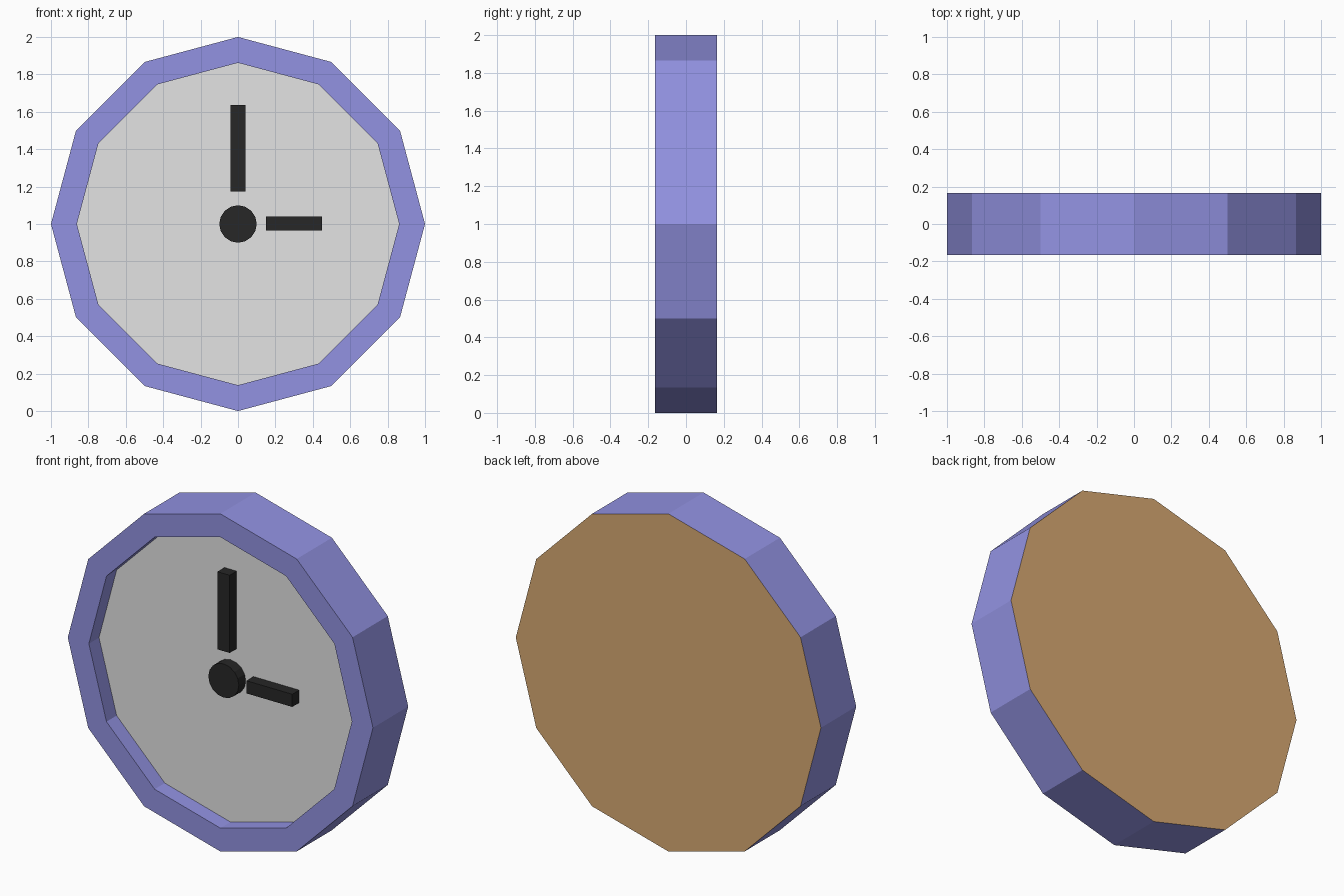
import bpy, bmesh, math
from mathutils import Matrix, Vector

if "Cube" in bpy.data.objects:
    bpy.data.objects.remove(bpy.data.objects["Cube"])


def material(name, rgb):
    m = bpy.data.materials.new(name)
    m.diffuse_color = (*rgb, 1)
    m.use_nodes = True
    m.node_tree.nodes["Principled BSDF"].inputs["Base Color"].default_value = m.diffuse_color
    return m


BLUE = material("periwinkle blue", (0.29, 0.29, 0.76))
GREY = material("light grey", (0.77, 0.77, 0.77))
BROWN = material("tan brown", (0.69, 0.40, 0.17))
BLACK = material("black", (0.02, 0.02, 0.02))

CENTRE = Vector((0, 0, 1))
HALF_DEPTH = 0.165
DIAL_Y = -0.07
FRONT_Y = -0.135


def finish(bm, name, mats):
    me = bpy.data.meshes.new(name)
    bm.to_mesh(me)
    bm.free()
    for m in mats:
        me.materials.append(m)
    ob = bpy.data.objects.new(name, me)
    bpy.context.collection.objects.link(ob)
    return ob


def disc(radius, sides, y0, y1):
    """Prism lying along y, centred on the clock axis."""
    bm = bmesh.new()
    place = Matrix.Translation(CENTRE + Vector((0, (y0 + y1) / 2, 0)))
    bmesh.ops.create_cone(bm, cap_ends=True, segments=sides, radius1=radius,
                          radius2=radius, depth=y1 - y0,
                          matrix=place @ Matrix.Rotation(math.pi / 2, 4, 'X'))
    bm.normal_update()
    return bm


def hand(name, x0, x1, z0, z1):
    bm = bmesh.new()
    place = Matrix.Translation(((x0 + x1) / 2, (FRONT_Y + DIAL_Y) / 2, (z0 + z1) / 2))
    size = Matrix.Diagonal((x1 - x0, DIAL_Y - FRONT_Y, z1 - z0, 1))
    bmesh.ops.create_cube(bm, size=1, matrix=place @ size)
    finish(bm, name, [BLACK])


# Twelve-sided case: blue rim, recessed grey dial, brown back
bm = disc(1.0, 12, -HALF_DEPTH, HALF_DEPTH)
dial = min(bm.faces, key=lambda f: f.normal.y)
back = max(bm.faces, key=lambda f: f.normal.y)
back.material_index = 2
rim_width = 0.143 * math.cos(math.pi / 12)
bmesh.ops.inset_region(bm, faces=[dial], thickness=rim_width)
bmesh.ops.inset_region(bm, faces=[dial], thickness=0)
for v in dial.verts:
    v.co.y = DIAL_Y
dial.material_index = 1
finish(bm, "clock_case", [BLUE, GREY, BROWN])

# Hub and hands
finish(disc(0.1, 16, FRONT_Y, DIAL_Y), "hub", [BLACK])
hand("minute_hand", -0.04, 0.04, 1.175, 1.635)
hand("hour_hand", 0.15, 0.45, 0.965, 1.04)
